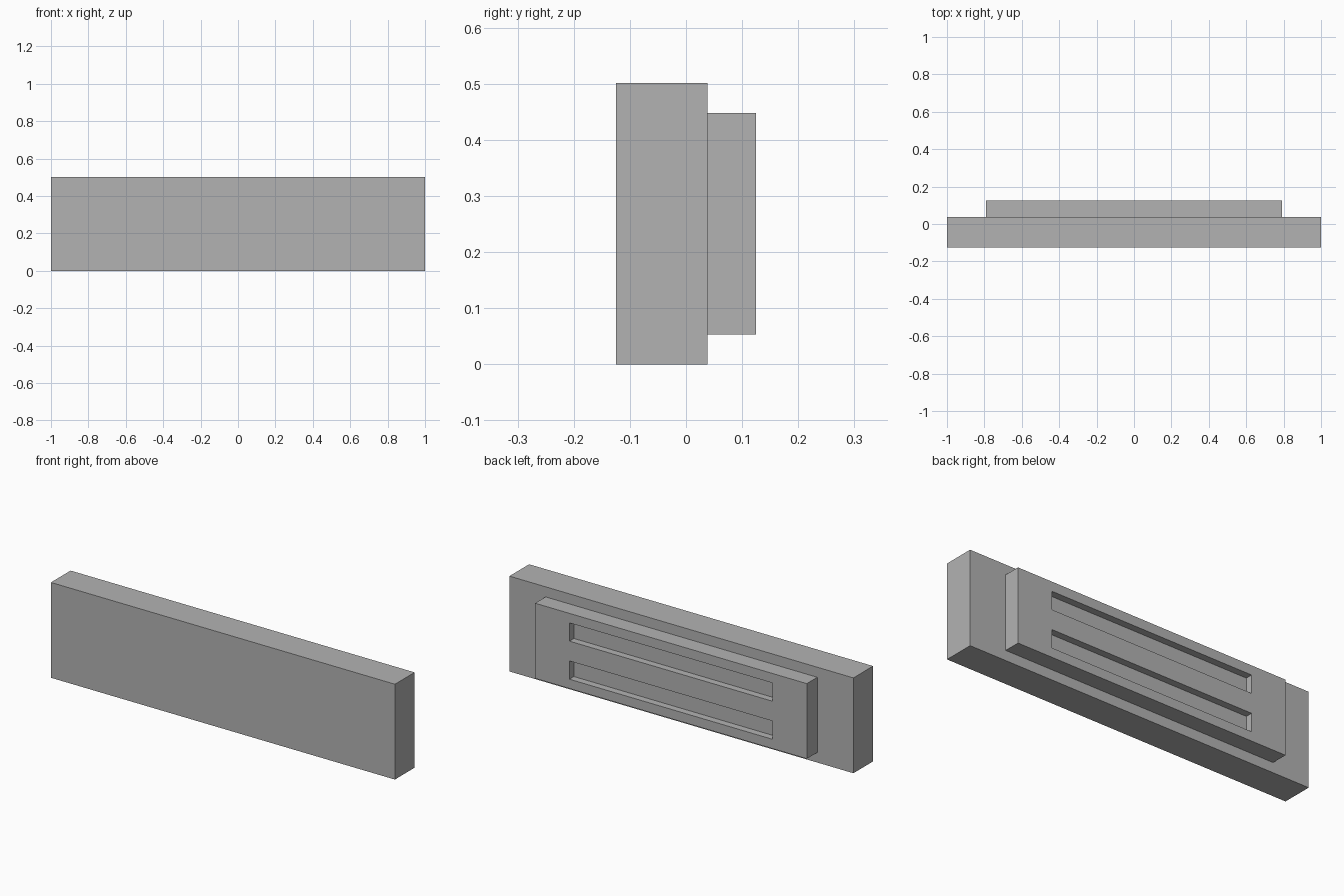
import bpy
from mathutils import Vector

default = bpy.data.objects.get("Cube")
if default:
    bpy.data.objects.remove(default, do_unlink=True)

# Single grey finish
grey = bpy.data.materials.new("plain grey")
grey.use_nodes = True
grey.diffuse_color = (0.45, 0.45, 0.45, 1)
grey.node_tree.nodes["Principled BSDF"].inputs["Base Color"].default_value = grey.diffuse_color


def box(name, low, high):
    """Axis-aligned box between two corners."""
    low, high = Vector(low), Vector(high)
    bpy.ops.mesh.primitive_cube_add(size=1, location=(low + high) / 2)
    obj = bpy.context.object
    obj.name = name
    obj.scale = high - low
    bpy.ops.object.transform_apply(location=False, rotation=False, scale=True)
    obj.data.materials.append(grey)
    return obj


STEP, BACK = 0.038, 0.125   # y of the slab's back and of the raised plate's back
MID = 0.25                  # z of the centre line

# Main slab and raised plate on its back
box("main_slab", (-1, -BACK, 0), (1, STEP, 0.501))
plate = box("back_plate", (-0.79, STEP, 0.053), (0.79, BACK, 0.448))

# Two long shallow slots cut into the raised plate
for side in (-1, 1):
    z = MID + side * 0.1
    cutter = box("slot_cutter", (-0.59, BACK - 0.037, z - 0.048), (0.59, BACK + 0.1, z + 0.048))
    cutter.hide_render = True
    cut = plate.modifiers.new("slot", "BOOLEAN")
    cut.operation = "DIFFERENCE"
    cut.solver = "EXACT"
    cut.object = cutter
    bpy.context.view_layer.objects.active = plate
    bpy.ops.object.modifier_apply(modifier=cut.name)
    bpy.data.objects.remove(cutter, do_unlink=True)
